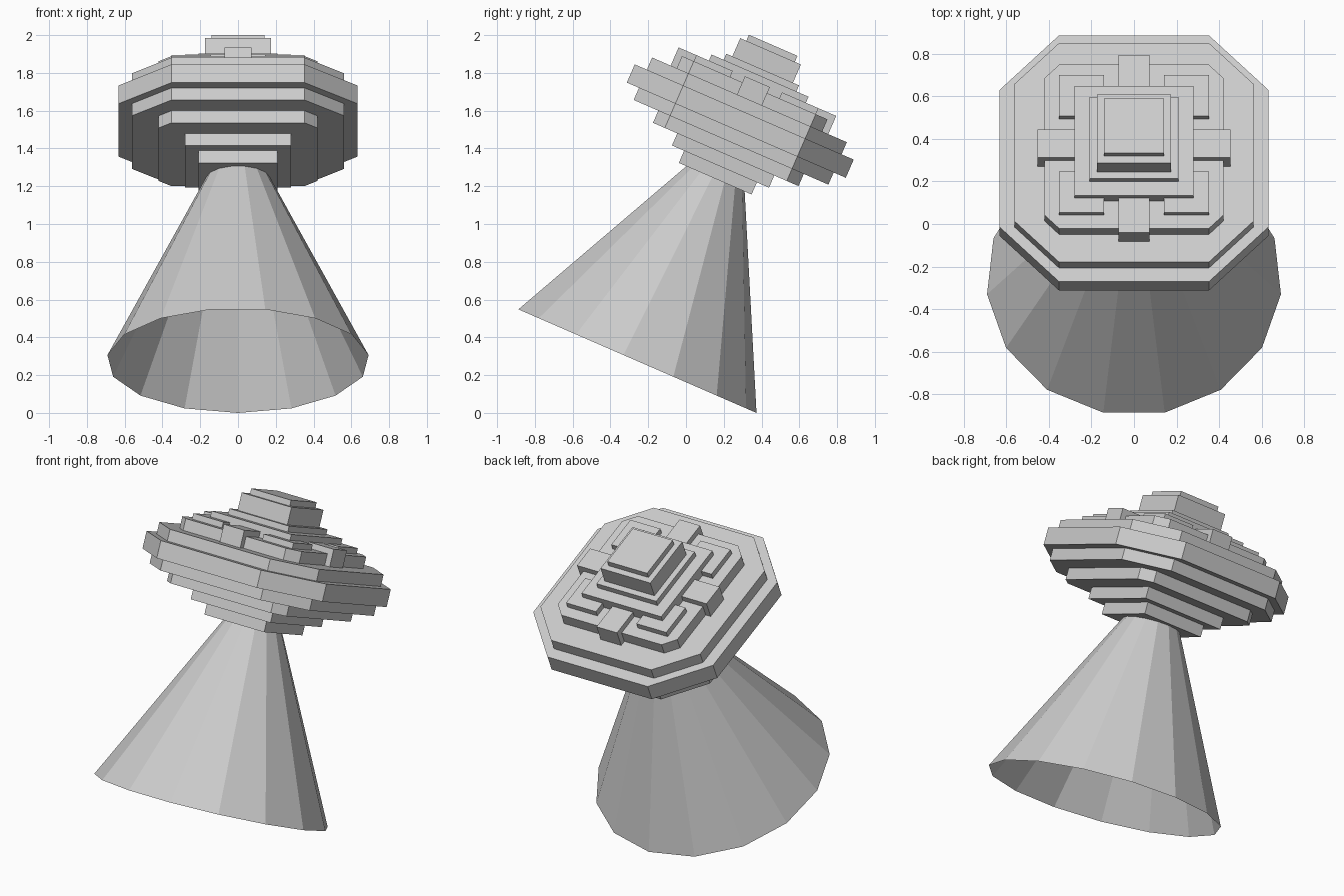
import bpy, bmesh, math
from mathutils import Matrix, Vector

cube = bpy.data.objects.get("Cube")
if cube:
    bpy.data.objects.remove(cube)

GREY = bpy.data.materials.new("light_grey")
GREY.use_nodes = True
GREY.diffuse_color = (0.6, 0.6, 0.6, 1)
GREY.node_tree.nodes["Principled BSDF"].inputs["Base Color"].default_value = (0.6, 0.6, 0.6, 1)

# Whole model leans back about the x axis
TILT = Matrix.Translation((0, -0.264, 0.277)) @ Matrix.Rotation(math.radians(-23.5), 4, 'X')
U = 0.035      # layer module
HEAD_Z = 1.05  # underside of the head along the tilted axis


def finish(name, bm):
    bmesh.ops.recalc_face_normals(bm, faces=bm.faces)
    me = bpy.data.meshes.new(name)
    bm.to_mesh(me)
    bm.free()
    me.transform(TILT)
    me.materials.append(GREY)
    ob = bpy.data.objects.new(name, me)
    bpy.context.collection.objects.link(ob)
    return ob


def prism(name, outline, z0, z1):
    """Extrude an outline between two layer counts above the head's underside."""
    bm = bmesh.new()
    f = bm.faces.new([bm.verts.new((x, y, HEAD_Z + z0 * U)) for x, y in outline])
    top = bmesh.ops.extrude_face_region(bm, geom=[f])["geom"]
    bmesh.ops.translate(bm, vec=Vector((0, 0, (z1 - z0) * U)),
                        verts=[v for v in top if isinstance(v, bmesh.types.BMVert)])
    return finish(name, bm)


def rect(x0, x1, y0, y1):
    return [(x0, y0), (x1, y0), (x1, y1), (x0, y1)]


def slab(half, flat):
    """Square outline, with corners chamfered where flat < half."""
    if flat >= half:
        return rect(-half, half, -half, half)
    h, f = half, flat
    return [(f, -h), (h, -f), (h, f), (f, h), (-f, h), (-h, f), (-h, -f), (-f, -h)]


# Open hollow cone, its tip buried in the head
bm = bmesh.new()
N, R = 15, 0.695
tip = bm.verts.new((0, 0, 2 * R))
ring = [bm.verts.new((R * math.sin(2 * math.pi * i / N), R * math.cos(2 * math.pi * i / N), 0))
        for i in range(N)]
for i in range(N):
    bm.faces.new((ring[i], tip, ring[(i + 1) % N]))
cone = finish("cone_body", bm)

# Stepped head: name, half width, half length of straight side, layers from/to
FLAT = 0.352
TIERS = [
    ("lower_tier_1", 0.21, 1, 0, 2),
    ("lower_tier_2", 0.28, 1, 2, 4),
    ("lower_tier_3", 0.42, FLAT, 4, 6),
    ("lower_tier_4", 0.562, FLAT, 6, 8),
    ("rim_tier", 0.632, FLAT, 8, 11),
    ("upper_tier_1", 0.562, FLAT, 11, 13),
    ("upper_tier_2", 0.42, FLAT, 13, 15),
    ("upper_tier_3", 0.28, 1, 15, 17),
    ("upper_tier_4", 0.21, 1, 17, 18),
    ("tower", 0.175, 1, 18, 21),
    ("tower_cap", 0.14, 1, 21, 22),
]
for name, half, flat, a, b in TIERS:
    prism(name, slab(half, flat), a, b)

# Four cross arms and four corner plates around the upper tiers
for i in range(4):
    c, s = round(math.cos(i * math.pi / 2)), round(math.sin(i * math.pi / 2))
    turn = lambda pts: [(x * c - y * s, x * s + y * c) for x, y in pts]
    prism(f"cross_arm_{i + 1}", turn(rect(0.27, 0.455, -0.072, 0.072)), 13, 16)
    prism(f"corner_plate_{i + 1}", turn(rect(0.142, FLAT, 0.142, FLAT)), 15, 16)
